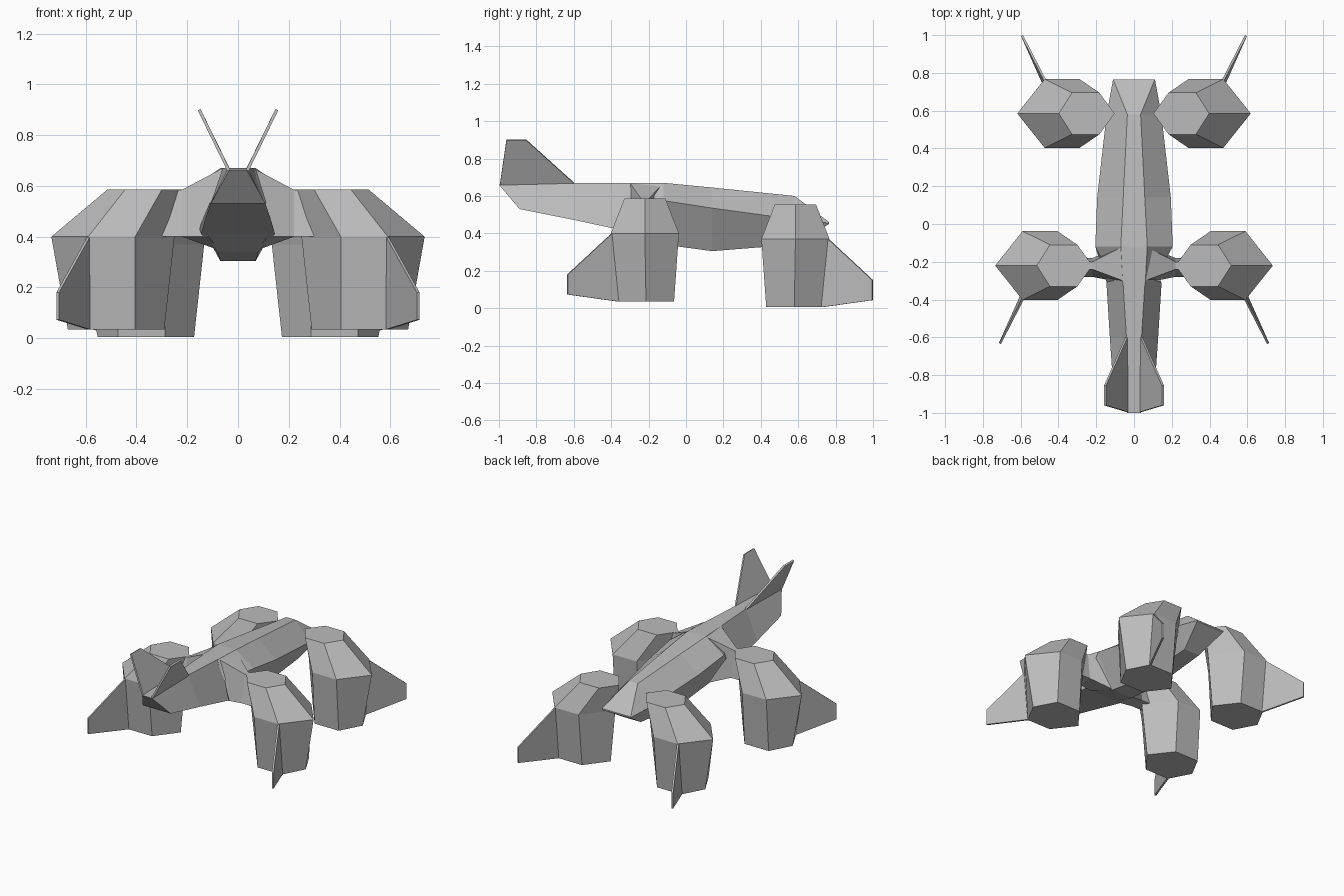
import bpy, bmesh
from mathutils import Vector

if "Cube" in bpy.data.objects:
    bpy.data.objects.remove(bpy.data.objects["Cube"])

hull_grey = bpy.data.materials.new("hull_grey")
hull_grey.diffuse_color = (0.5, 0.5, 0.5, 1)
hull_grey.use_nodes = True
hull_grey.node_tree.nodes["Principled BSDF"].inputs["Base Color"].default_value = hull_grey.diffuse_color


def finish(name, bm):
    bmesh.ops.remove_doubles(bm, verts=bm.verts, dist=0.0005)
    bmesh.ops.recalc_face_normals(bm, faces=bm.faces)
    me = bpy.data.meshes.new(name)
    bm.to_mesh(me)
    bm.free()
    me.materials.append(hull_grey)
    ob = bpy.data.objects.new(name, me)
    bpy.context.collection.objects.link(ob)
    return ob


def loft(name, rings):
    """Skin a list of equal-length vertex rings and cap both ends."""
    bm = bmesh.new()
    rows = [[bm.verts.new(p) for p in ring] for ring in rings]
    n = len(rows[0])
    for a, b in zip(rows, rows[1:]):
        for i in range(n):
            j = (i + 1) % n
            bm.faces.new((a[i], a[j], b[j], b[i]))
    bm.faces.new(rows[0])
    bm.faces.new(rows[-1])
    return finish(name, bm)


def plate(name, outline, thickness):
    """Thin flat plate around a planar outline."""
    p = [Vector(v) for v in outline]
    off = (p[1] - p[0]).cross(p[2] - p[0]).normalized() * thickness / 2
    return loft(name, [[v - off for v in p], [v + off for v in p]])


def hexagon(x_in, x1, x2, x_out, yc, half, z):
    """Stretched hexagon with points on its inner and outer sides."""
    return [(x_in, yc, z), (x1, yc - half, z), (x2, yc - half, z),
            (x_out, yc, z), (x2, yc + half, z), (x1, yc + half, z)]


# Main body: hexagonal hull, tail pinched into a wide flat edge
stations = [(-0.12, 0.07, 0.67, 0.205, 0.575, 0.08, 0.34),
            (0.14, 0.057, 0.645, 0.195, 0.535, 0.07, 0.305),
            (0.58, 0.035, 0.60, 0.145, 0.475, 0.06, 0.34),
            (0.765, 0.11, 0.46, 0.111, 0.455, 0.11, 0.45)]
# Front of the hull tucks in beneath the neck
stations.insert(0, (-0.31, 0.06, 0.67, 0.10, 0.53, 0.144, 0.41))
loft("main_body", [[(-t, y, tz), (t, y, tz), (m, y, mz),
                    (b, y, bz), (-b, y, bz), (-m, y, mz)]
                   for y, t, tz, m, mz, b, bz in stations])

# Neck: trapezoid beam with a raked front
loft("neck", [[(-t, yt, zt), (t, yt, zt), (b, yb, zb), (-b, yb, zb)]
              for yt, t, zt, yb, b, zb in
              [(-1.0, 0.036, 0.66, -0.89, 0.108, 0.53),
               (-0.6, 0.04, 0.67, -0.6, 0.128, 0.472),
               (-0.28, 0.06, 0.67, -0.31, 0.146, 0.41)]])

for s, side in ((1, "right"), (-1, "left")):
    def mir(pts):
        return [(s * x, y, z) for x, y, z in pts]

    # Upright fins on the nose
    plate(side + "_nose_fin", mir([(0.036, -0.995, 0.66), (0.153, -0.96, 0.90),
                                   (0.153, -0.855, 0.90), (0.04, -0.60, 0.67)]), 0.012)

    # Shoulder strut from hull to front pod
    loft(side + "_shoulder", [mir([(0.06, -0.30, 0.67), (0.06, -0.12, 0.67),
                                   (0.07, -0.12, 0.345), (0.12, -0.30, 0.40)]),
                              mir([(0.22, -0.24, 0.585), (0.22, -0.20, 0.585),
                                   (0.22, -0.18, 0.40), (0.22, -0.28, 0.40)]),
                              mir([(0.30, -0.24, 0.58), (0.30, -0.20, 0.58),
                                   (0.30, -0.18, 0.40), (0.30, -0.28, 0.40)])])

    # Four engine pods, each with a thin outward fin
    for end, dx, yc, dz, d in (("front", 0.0, -0.22, 0.0, -1),
                               ("rear", -0.117, 0.585, -0.03, 1)):
        rings = [hexagon(0.29, 0.405, 0.59, 0.67, -0.006 * d, 0.15, 0.035),
                 hexagon(0.25, 0.405, 0.59, 0.735, 0, 0.182, 0.40),
                 hexagon(0.22, 0.30, 0.445, 0.515, 0, 0.11, 0.585)]
        loft(f"{end}_{side}_pod",
             [mir([(x + dx, y + yc, z + dz) for x, y, z in r]) for r in rings])
        fin = [(0.588, 0.176, 0.40), (0.71, 0.413, 0.18),
               (0.71, 0.413, 0.073), (0.588, 0.14, 0.035)]
        plate(f"{end}_{side}_pod_fin",
              mir([(x + dx, yc + d * y, z + dz) for x, y, z in fin]), 0.012)
